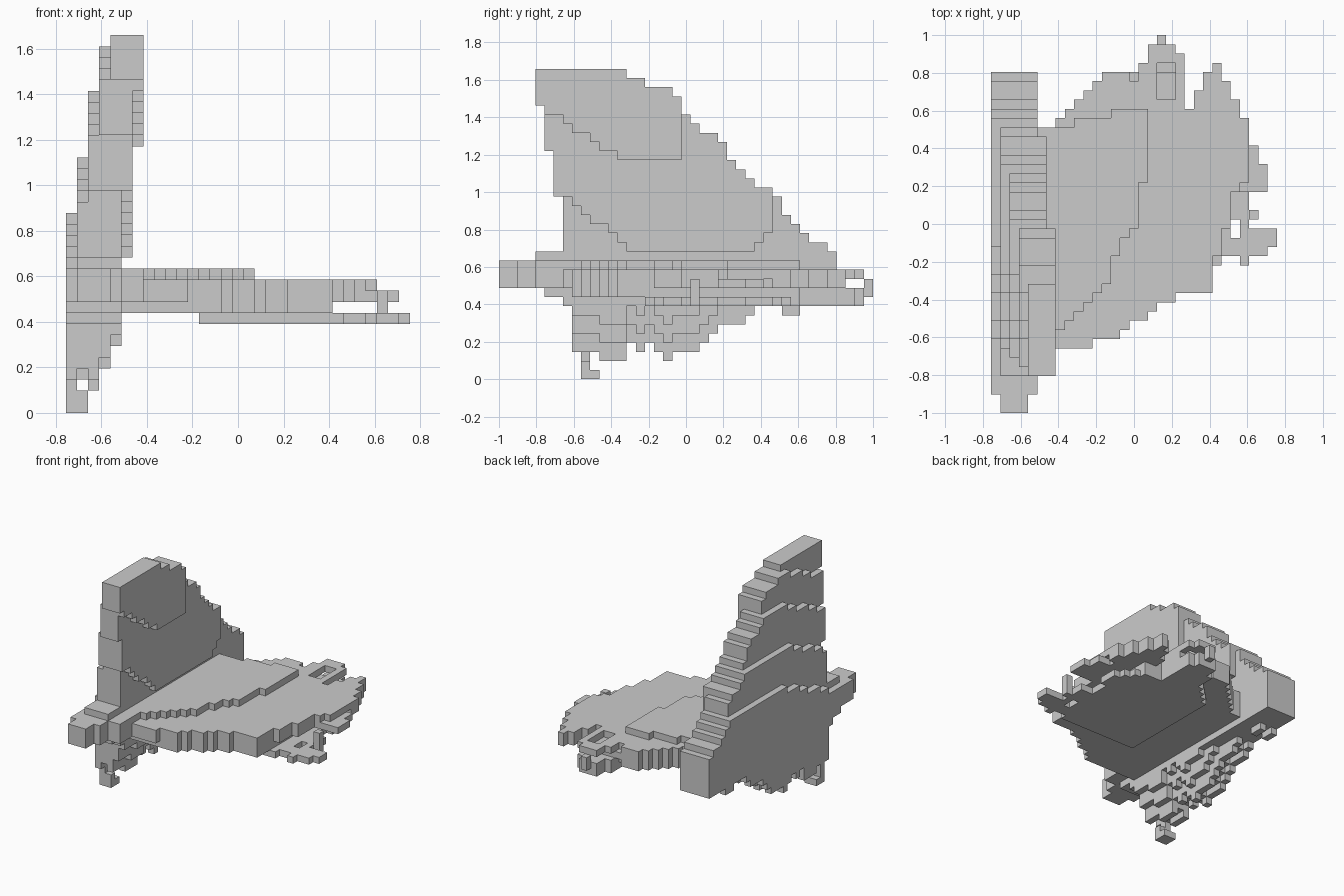
import bpy, bmesh
from mathutils import Vector

if "Cube" in bpy.data.objects:
    bpy.data.objects.remove(bpy.data.objects["Cube"])

UNIT = 2 / 41                       # edge of one cube
ORIGIN = Vector((-15.5, -20.5, 0))  # grid corner, in cubes

grey = bpy.data.materials.new("plain grey")
grey.use_nodes = True
colour = (0.6, 0.6, 0.6, 1)
grey.diffuse_color = colour
grey.node_tree.nodes["Principled BSDF"].inputs["Base Color"].default_value = colour


def inside(px, py, poly):
    """Even-odd test of a point against a polygon."""
    hit = False
    for (ax, ay), (bx, by) in zip(poly, poly[1:] + poly[:1]):
        if (ay > py) != (by > py) and px < ax + (py - ay) * (bx - ax) / (by - ay):
            hit = not hit
    return hit


def box(xs, ys, zs):
    """Cells of a block given half-open ranges."""
    return {(i, j, k) for i in range(*xs) for j in range(*ys) for k in range(*zs)}


def sheet(level, poly):
    """One horizontal layer of cells filling an outline."""
    return {(i, j, level) for i in range(31) for j in range(41)
            if inside(i + 0.5, j + 0.5, poly)}


def step_value(steps, at):
    """Value of a staircase written as (end, value) pairs."""
    return next((value for end, value in steps if at < end), None)


def build(name, cells):
    """Turn a set of cells into a mesh of its exposed faces."""
    bm = bmesh.new()
    corners = {}

    def corner(p):
        if p not in corners:
            corners[p] = bm.verts.new((Vector(p) + ORIGIN) * UNIT)
        return corners[p]

    for cell in cells:
        for axis in range(3):
            for side in (0, 1):
                neighbour = list(cell)
                neighbour[axis] += 2 * side - 1
                if tuple(neighbour) in cells:
                    continue
                u, v = (axis + 1) % 3, (axis + 2) % 3
                ring = []
                for du, dv in ((0, 0), (1, 0), (1, 1), (0, 1)):
                    p = list(cell)
                    p[axis] += side
                    p[u] += du
                    p[v] += dv
                    ring.append(corner(tuple(p)))
                bm.faces.new(ring if side else ring[::-1])
    mesh = bpy.data.meshes.new(name)
    bm.to_mesh(mesh)
    bm.free()
    mesh.materials.append(grey)
    obj = bpy.data.objects.new(name, mesh)
    bpy.context.collection.objects.link(obj)
    return obj


# Upright wing: silhouette staircases along the depth and the height
top_steps = [(14, 34), (16, 33), (19, 32), (20, 31), (21, 29), (22, 28), (24, 27),
             (25, 26), (26, 24), (27, 23), (28, 22), (30, 21), (31, 20), (32, 18),
             (33, 17), (34, 16), (36, 15), (37, 14)]
bottom_steps = [(11, 3), (14, 2), (15, 4), (16, 3), (17, 4), (18, 3), (19, 2),
                (22, 3), (23, 4), (24, 5), (27, 6), (28, 7), (31, 8), (33, 7), (37, 8)]
front_steps = [(3, 9), (8, 8), (9, 7), (10, 5), (14, 4), (20, 7), (25, 6), (30, 5), (34, 4)]

# Each outer feather layer has an arched top; inner layers rise at the bottom
arch_low = (13, 19, 25, 30, 34)
arch_high = (18, 23, 29, 33, 34)
lift = (0, 1, 0, 2, 4)

upright = set()
for j in range(4, 37):
    top = step_value(top_steps, j)
    bottom = step_value(bottom_steps, j)
    for k in range(34):
        if k >= top or j < step_value(front_steps, k):
            continue
        for i in range(5):
            arch = min(arch_high[i], arch_low[i] + 0.4 * max(j - 6, 0))
            if min(bottom + lift[i], 8) <= k < max(round(arch), 13):
                upright.add((i, j, k))
        if j < 30 and k >= max(14, 20 - 0.75 * (j - 6), j - 13):
            upright.add((5, j, k))
        if j < 20 and k >= max(24, 29 - 0.7 * (j - 5)):
            upright.add((6, j, k))

# Foot at the lower tip
upright |= box((0, 2), (9, 10), (0, 2)) | box((0, 2), (10, 11), (0, 1))
upright |= box((0, 1), (9, 10), (2, 3))

# Shoulder where the two wings meet
upright |= box((1, 4), (0, 2), (10, 13)) | box((0, 5), (2, 4), (10, 13))
upright |= box((0, 7), (4, 13), (10, 13))
build("upright_wing", upright)

# Flat wing: stacked feather sheets sharing the front edge and ragged rear edge
rear_tips = [(28, 30), (28, 32), (27, 32), (27, 34), (26, 34), (26, 36), (25, 36),
             (25, 38), (24, 38), (24, 37), (23, 37), (23, 35), (22, 35), (22, 33)]
rear_spike = [(21, 33), (21, 39), (20, 39), (20, 40), (17, 40), (17, 38), (16, 38),
              (16, 36)]
rear_root = [(15, 36), (15, 37), (13, 37), (8, 32), (6, 31), (4, 31)]
rear = rear_tips + rear_spike + rear_root
front = [(11, 7), (11, 8), (13, 8), (19, 12), (22, 13), (24, 13), (24, 16)]

flat = sheet(12, [(4, 4), (7, 4), (7, 8), (12, 13), (14, 18), (16, 20), (16, 24),
                  (17, 25), (17, 33), (14, 33), (13, 32), (6, 31), (4, 31)])
flat |= sheet(11, [(4, 7)] + front + [(25, 18), (26, 21), (26, 23), (28, 25)] + rear)
flat |= sheet(10, [(4, 7)] + front + [(25, 18), (26, 21), (26, 24), (30, 24), (30, 27),
                                      (29, 27), (29, 29), (27, 29)] + rear_tips
              + [(21, 33), (21, 37), (16, 37)] + rear_root)
flat |= sheet(9, [(4, 8), (10, 8)] + front[2:] + [(24, 33)] + rear_spike + rear_root)
flat |= sheet(8, [(12, 16), (25, 16), (25, 17), (28, 17), (28, 24), (26, 24), (27, 30),
                  (24, 33)] + rear_spike + [(17, 36), (12, 31)])

# Loose feather ends
flat |= box((27, 30), (17, 18), (8, 9)) | box((27, 31), (18, 20), (8, 9))
flat |= box((27, 28), (16, 17), (8, 9)) | box((28, 29), (21, 22), (8, 11))
flat |= box((18, 19), (40, 41), (9, 11))
flat -= box((26, 27), (19, 21), (8, 12)) | box((18, 20), (34, 38), (11, 12))
build("flat_wing", flat - upright)
